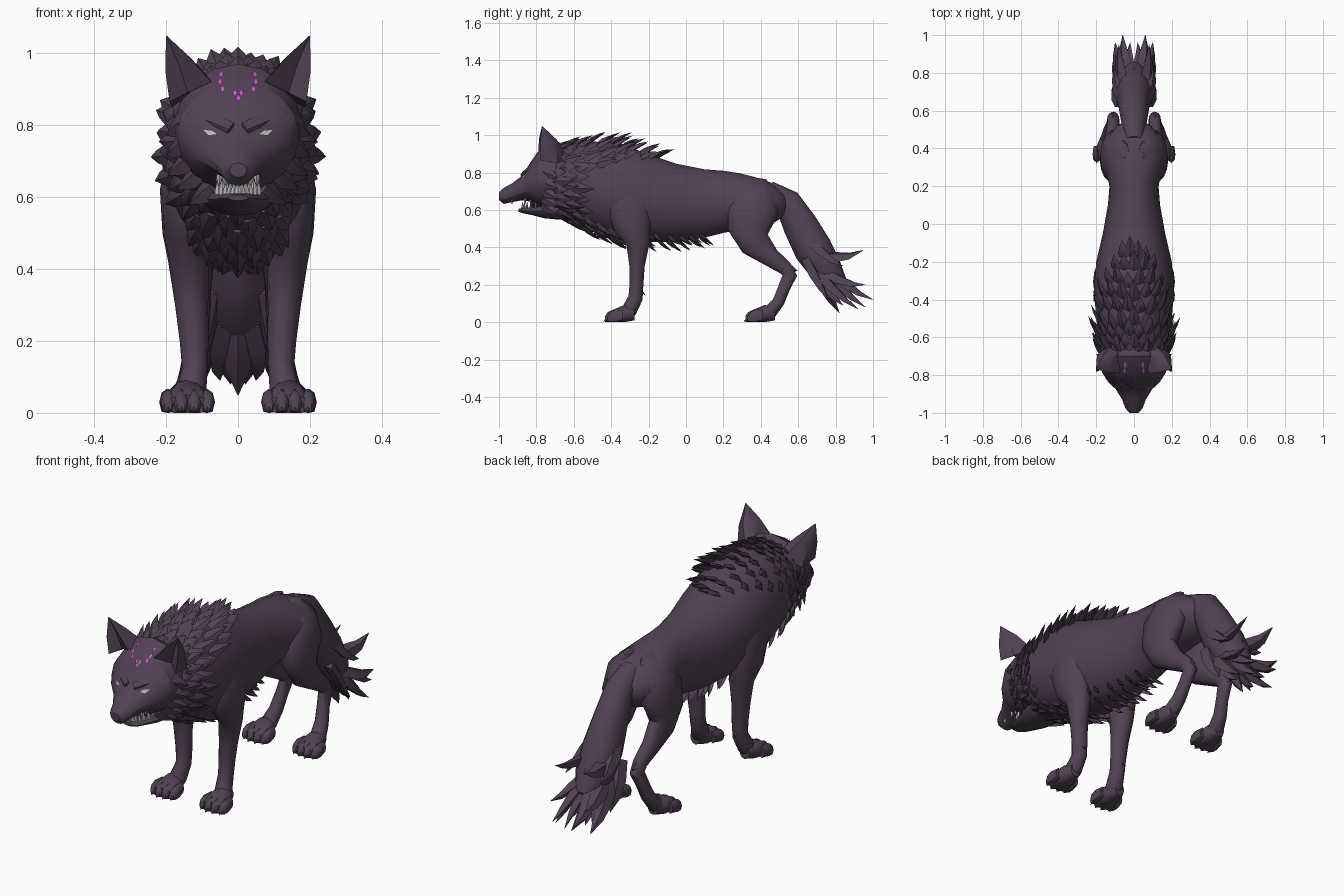
import bpy, bmesh, math, random
from mathutils import Vector as V
from mathutils.bvhtree import BVHTree

random.seed(4)
cube = bpy.data.objects.get("Cube")
if cube:
    bpy.data.objects.remove(cube)


def material(name, rgb):
    m = bpy.data.materials.new(name)
    m.use_nodes = True
    m.diffuse_color = (*rgb, 1)
    m.node_tree.nodes["Principled BSDF"].inputs["Base Color"].default_value = (*rgb, 1)
    return m


FUR = material("dusky purple fur", (.085, .054, .09))
MOUTH = material("dark mouth", (.04, .025, .038))
PALE = material("pale grey", (.5, .48, .5))
GLOW = material("magenta", (.6, .1, .62))
X, Y, Z = V((1, 0, 0)), V((0, 1, 0)), V((0, 0, 1))


def finish(name, bm, mat=FUR, angle=42):
    bmesh.ops.recalc_face_normals(bm, faces=bm.faces)
    me = bpy.data.meshes.new(name)
    bm.to_mesh(me)
    bm.free()
    me.materials.append(mat)
    me.shade_smooth()
    me.set_sharp_from_angle(angle=math.radians(angle))
    ob = bpy.data.objects.new(name, me)
    bpy.context.collection.objects.link(ob)


def skin(bm, loops):
    for a, b in zip(loops, loops[1:]):
        for i in range(len(a)):
            j = (i + 1) % len(a)
            bm.faces.new((a[i], a[j], b[j], b[i]))
    bm.faces.new(loops[0])
    bm.faces.new(loops[-1][::-1])


def loft(bm, rings, axis=None, n=14):
    """Skin oval rings (x, y, z, half width, half depth) along their path."""
    pts = [V(r[:3]) for r in rings]
    loops = []
    for i, (p, r) in enumerate(zip(pts, rings)):
        t = axis or (pts[min(i + 1, len(pts) - 1)] - pts[max(i - 1, 0)])
        up = X.cross(t).normalized()
        loop = []
        for k in range(n):
            a = math.tau * k / n
            q = p + X * r[3] * math.cos(a) + up * r[4] * math.sin(a)
            q.z = max(q.z, 0)
            loop.append(bm.verts.new(q))
        loops.append(loop)
    skin(bm, loops)


def from_profile(profile):
    return [(0, y, (t + b) / 2, w, (t - b) / 2) for y, t, b, w in profile]


def tuft(bm, base, tip, width, normal, bend=(0, 0, 0), flat=.4):
    """Curved pointed lock of fur."""
    base, tip, normal = V(base), V(tip), V(normal)
    mid = (base + tip) / 2 + V(bend)
    side = (tip - base).cross(normal).normalized()
    lift = side.cross(tip - base).normalized()
    loops = []
    for t, w in ((0, .9), (.3, 1), (.65, .6), (1, .03)):
        c = base * (1 - t) ** 2 + mid * 2 * t * (1 - t) + tip * t * t
        loops.append([bm.verts.new(c + d * width * w) for d in
                      (side, lift * flat, -side, -lift * flat)])
    skin(bm, loops)


# Torso and neck: y, top, bottom, half width
TORSO = [(-.72, .92, .6, .16), (-.62, .95, .54, .185), (-.5, .97, .48, .2),
         (-.35, .96, .435, .212), (-.2, .9, .425, .2), (-.05, .85, .425, .165),
         (.1, .82, .45, .138), (.2, .812, .475, .13), (.28, .8, .49, .148),
         (.36, .78, .5, .165), (.45, .75, .52, .145), (.52, .7, .56, .09),
         (.555, .66, .6, .03)]
bm = bmesh.new()
loft(bm, from_profile(TORSO), Y, 18)
finish("torso", bm)


def torso_point(y, a):
    """Point and normal on the torso; angle a is measured from the spine."""
    for p, q in zip(TORSO, TORSO[1:]):
        if y <= q[0]:
            f = (y - p[0]) / (q[0] - p[0])
            t, b, w = (p[k] + (q[k] - p[k]) * f for k in (1, 2, 3))
            break
    h = (t - b) / 2
    pos = V((w * math.sin(a), y, (t + b) / 2 + h * math.cos(a)))
    return pos, V((math.sin(a) / w, 0, math.cos(a) / h)).normalized()


def fur_row(bm, y, centre, spread, count, length, out, width, drop=0):
    for k in range(count):
        a = math.radians(centre + spread * (2 * k / (count - 1) - 1))
        p, n = torso_point(y + random.uniform(-.015, .015), a)
        d = (Y + n * out - Z * drop).normalized()
        size = length * random.uniform(.75, 1.2)
        tuft(bm, p - n * .012 - Y * .02, p + d * size, width, n, n * .01)


# Mane: ruff behind the cheeks, then a crest narrowing along the spine
bm = bmesh.new()
for y, spread, count in ((-.7, 132, 20), (-.64, 136, 21), (-.575, 125, 18)):
    fur_row(bm, y, 0, spread, count, .088, .62, .031)
for i, spread in enumerate((66, 58, 48, 38, 27, 16)):
    fur_row(bm, -.52 + .07 * i, 0, spread, 9 - i, .095, .62 - .04 * i, .03)
finish("mane", bm)

# Chest and belly fur
bm = bmesh.new()
for i in range(6):
    fur_row(bm, -.67 + .07 * i, 180, 46 - 4 * i, 7 - i % 2, .085, .5, .027, .25)
for i in range(6):
    fur_row(bm, -.2 + .06 * i, 180, 36 - 3 * i, 5 - i % 2, .06, .75, .022, .25)
finish("chest_and_belly_fur", bm)

# Skull and upper muzzle
bm = bmesh.new()
loft(bm, from_profile([(-.6, .93, .61, .14), (-.7, .97, .6, .178),
                       (-.785, .92, .62, .17), (-.835, .85, .645, .138),
                       (-.875, .785, .652, .096), (-.93, .742, .642, .062),
                       (-.975, .718, .632, .046), (-1, .695, .655, .024)]), Y, 16)
bmesh.ops.recalc_face_normals(bm, faces=bm.faces)
face_tree = BVHTree.FromBMesh(bm)
finish("head", bm, angle=25)


def face_point(x, z, lift=0):
    """Point on the face seen straight from the front, raised by lift."""
    p, n, *_ = face_tree.ray_cast(V((x, -2, z)), Y)
    return p + n * lift


# Lower jaw, mouth lining and nose
bm = bmesh.new()
loft(bm, from_profile([(-.6, .66, .55, .1), (-.68, .65, .548, .1), (-.76, .632, .556, .085),
                       (-.82, .615, .572, .066), (-.87, .612, .582, .05),
                       (-.895, .606, .59, .028)]), Y, 12)
finish("lower_jaw", bm)
bm = bmesh.new()
loft(bm, from_profile([(-.68, .66, .6, .07), (-.79, .66, .605, .055),
                       (-.825, .655, .61, .04)]), Y, 10)
finish("mouth_lining", bm, MOUTH)
bm = bmesh.new()
loft(bm, from_profile([(-.96, .715, .665, .02), (-.985, .71, .655, .03),
                       (-1, .695, .66, .018)]), Y, 8)
finish("nose", bm)

# Teeth
bm = bmesh.new()
for k in range(11):
    t = k / 5 - 1
    x, y = .054 * t, -.875 + .07 * t * t
    tuft(bm, (x, y, .6), (x, y, .64 + .018 * t * t), .01, Y, flat=.6)
for s in (-1, 1):
    for y, x in ((-.93, .036), (-.86, .052), (-.83, .054)):
        tuft(bm, (s * x, y, .665), (s * x, y, .628), .008, Y, flat=.8)
finish("teeth", bm, PALE)

# Brows, cheek fur, eyes, forehead marks
brows, cheeks, eyes, marks = (bmesh.new() for _ in range(4))


def plate(bm, x, z, outline, s):
    bm.faces.new([bm.verts.new(face_point(s * (x + dx), z + dz, .006))
                  for dx, dz in outline])


diamond = [(-.007, 0), (0, -.011), (.007, 0), (0, .011)]
for s in (-1, 1):
    tuft(brows, face_point(s * .02, .785), face_point(s * .14, .835), .026, -Y, flat=.6)
    for x, z, reach in ((.165, .8, .035), (.16, .745, .04), (.145, .7, .05),
                        (.12, .66, .05), (.085, .62, .05)):
        tuft(cheeks, (s * (x - .015), -.765, z + .01),
             (s * (x + reach), -.685, z - reach * .8), .034, (s, -.5, 0))
    plate(eyes, .075, .778, [(-.022, -.008), (.004, -.01), (.022, .008), (-.004, .005)], s)
    for dx, dz in ((0, .024), (.003, .004), (-.004, -.015)):
        plate(marks, .046 + dx, .912 + dz, diamond, s)
    plate(marks, .008, .886, diamond, s)
plate(marks, .001, .872, diamond, 1)
finish("brows", brows)
finish("cheek_fur", cheeks)
finish("eyes", eyes, PALE)
finish("forehead_marks", marks, GLOW)

# Tail with a fan of curved locks
bm = bmesh.new()
loft(bm, [(0, .44, .72, .05, .04), (0, .54, .645, .068, .075), (0, .61, .52, .08, .095),
          (0, .68, .39, .095, .105), (0, .75, .28, .09, .09), (0, .82, .2, .05, .05)])
finish("tail", bm)
bm = bmesh.new()
for s in (-1, 1):
    for x0, y0, z0, x1, y1, z1 in (
            (.05, .7, .36, .08, .95, .385), (.03, .76, .28, .06, 1, .12),
            (.05, .74, .27, .1, .96, .2), (.06, .7, .27, .1, .92, .07),
            (.03, .7, .25, .05, .84, .09), (.07, .64, .34, .1, .76, .12),
            (.02, .74, .28, .02, .96, .08), (.06, .66, .44, .1, .84, .3)):
        tuft(bm, (s * x0, y0, z0), (s * x1, y1, z1), .042,
             (s * .6, .6, .6), (s * .02, .02, -.05), .6)
tuft(bm, (0, .7, .28), (0, .82, .05), .055, (0, .8, .5), (0, 0, -.03), .6)
for y, z in ((.68, .5), (.73, .42)):
    tuft(bm, (0, y - .04, z), (0, y + .1, z - .09), .035, (0, .7, .7))
finish("tail_locks", bm)


def paw(name, s, x, front):
    bm = bmesh.new()
    loft(bm, [(s * x, front + .165, .045, .028, .035), (s * x, front + .11, .042, .052, .05),
              (s * x, front + .05, .028, .07, .038), (s * x, front + .025, .02, .062, .03)], Y, 12)
    for k, dx in enumerate((-.054, -.018, .018, .054)):
        tx, ty = s * (x + dx), front + (.012 if k in (0, 3) else 0)
        loft(bm, [(tx, ty + .09, .035, .016, .03), (tx, ty + .05, .03, .022, .037),
                  (tx, ty + .022, .024, .02, .03), (tx, ty + .008, .018, .011, .016)], Y, 8)
        tuft(bm, (tx, ty + .02, .02), (tx, ty - .002, .003), .007, Z, flat=.8)
    finish(name, bm)


FRONT_LEG = [(.1, -.31, .82, .03, .04), (.125, -.31, .74, .07, .1),
             (.147, -.305, .62, .07, .125), (.15, -.285, .5, .06, .1),
             (.137, -.256, .42, .057, .064), (.129, -.262, .3, .046, .042),
             (.122, -.265, .2, .04, .038), (.12, -.27, .13, .036, .04),
             (.13, -.305, .06, .042, .042), (.135, -.325, .035, .04, .035)]
HIND_LEG = [(.05, .39, .77, .02, .04), (.085, .38, .7, .07, .1), (.108, .36, .6, .07, .14),
            (.115, .34, .5, .066, .12), (.118, .37, .42, .052, .085),
            (.115, .455, .345, .04, .052), (.11, .53, .29, .033, .04),
            (.11, .555, .25, .032, .04), (.118, .525, .185, .03, .033),
            (.13, .495, .11, .034, .033), (.14, .45, .055, .04, .038),
            (.142, .42, .035, .04, .03)]
for side, s in (("left", 1), ("right", -1)):
    for leg, rings in (("front", FRONT_LEG), ("hind", HIND_LEG)):
        bm = bmesh.new()
        loft(bm, [(s * r[0], *r[1:]) for r in rings])
        if leg == "front":
            tuft(bm, (s * .12, -.25, .18), (s * .125, -.215, .14), .015, Y)
        else:
            tuft(bm, (s * .11, .54, .29), (s * .11, .595, .275), .022, Z, flat=1)
        finish(f"{side}_{leg}_leg", bm)
    paw(f"{side}_front_paw", s, .14, -.44)
    paw(f"{side}_hind_paw", s, .143, .31)

    # Ear: pointed shell with a hollow front, bulging halfway up
    bm = bmesh.new()
    tip = bm.verts.new((s * .2, -.77, 1.05))
    rims = [[bm.verts.new((s * x, y, z)) for x, y, z in rim] for rim in (
        [(.075, -.79, .92), (.14, -.74, .89), (.19, -.78, .865),
         (.185, -.68, .85), (.11, -.64, .9), (.07, -.67, .92)],
        [(.132, -.785, .985), (.165, -.755, .97), (.202, -.78, .95),
         (.197, -.71, .955), (.16, -.69, .975), (.13, -.715, .985)])]
    skin(bm, rims + [[bm.verts.new(tip.co + (v.co - tip.co) * .03) for v in rims[1]]])
    bm.verts.remove(tip)
    finish(f"{side}_ear", bm, angle=50)
